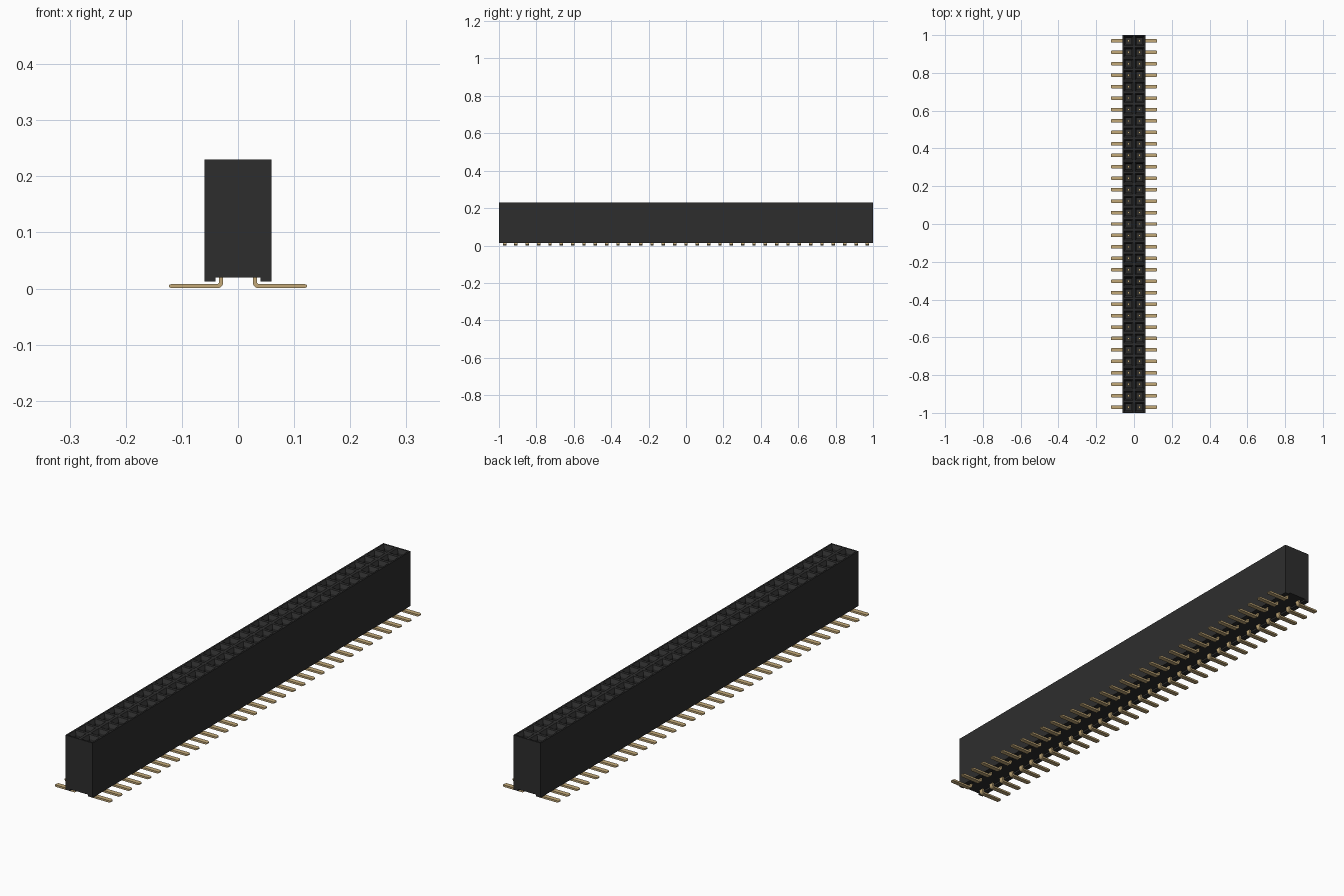
import bpy, bmesh, math

cube = bpy.data.objects.get("Cube")
if cube:
    bpy.data.objects.remove(cube, do_unlink=True)

ROWS, PITCH = 33, 2.0 / 33
HALF_W, TOP = 0.06, 0.23
COL_X = 0.03


def material(name, rgb, rough):
    m = bpy.data.materials.new(name)
    m.diffuse_color = (*rgb, 1)
    m.use_nodes = True
    b = m.node_tree.nodes["Principled BSDF"]
    b.inputs["Base Color"].default_value = (*rgb, 1)
    b.inputs["Roughness"].default_value = rough
    return m


black = material("black plastic", (0.027, 0.027, 0.027), 0.6)
gold = material("gold contact", (0.55, 0.40, 0.19), 0.5)


def add_object(name, bm, mat):
    bmesh.ops.recalc_face_normals(bm, faces=bm.faces)
    me = bpy.data.meshes.new(name)
    bm.to_mesh(me)
    bm.free()
    me.materials.append(mat)
    ob = bpy.data.objects.new(name, me)
    bpy.context.collection.objects.link(ob)
    return ob


def extrude_profile(bm, points, y0, y1, closed_cap=True):
    """Sweep an x-z outline along y with both end caps."""
    a = [bm.verts.new((x, y0, z)) for x, z in points]
    b = [bm.verts.new((x, y1, z)) for x, z in points]
    n = len(points)
    sides = [bm.faces.new((a[i], a[(i + 1) % n], b[(i + 1) % n], b[i])) for i in range(n)]
    caps = [bm.faces.new(a), bm.faces.new(b[::-1])]
    return sides, caps


# Housing: block with a channel underneath and a grid of sockets on top
bm = bmesh.new()
outline = [(-HALF_W, TOP), (-HALF_W, 0.0125), (-0.04, 0.0125), (-0.04, 0.0195),
           (0.04, 0.0195), (0.04, 0.0125), (HALF_W, 0.0125), (HALF_W, TOP), (0, TOP)]
sides, caps = extrude_profile(bm, outline, -1, 1)
top_faces = [f for f in sides if all(abs(v.co.z - TOP) < 1e-6 for v in f.verts)]
long_edges = {e for f in top_faces for e in f.edges
              if abs(e.verts[0].co.y - e.verts[1].co.y) > 1}
bmesh.ops.subdivide_edges(bm, edges=list(long_edges), cuts=ROWS - 1, use_grid_fill=True)
bmesh.ops.recalc_face_normals(bm, faces=bm.faces)
cells = [f for f in bm.faces if f.normal.z > 0.9 and f.calc_center_median().z > TOP - 1e-4]

# Each socket: flat rim, tapered lead-in, then a straight shaft
for thickness, depth in ((0.0085, 0), (0.0115, -0.014), (0.0005, -0.07)):
    bmesh.ops.inset_individual(bm, faces=cells, thickness=thickness, depth=depth)
add_object("socket_housing", bm, black)

# Solder legs: vertical stem, rounded bend and flat foot with a chamfered tip
R_IN, R_OUT, THICK = 0.003, 0.0105, 0.0085
cx, cz = 0.0265 + R_OUT, 0.0005 + R_OUT
arc = [math.radians(180 + 90 * i / 5) for i in range(6)]
outer = [(cx + R_OUT * math.cos(t), cz + R_OUT * math.sin(t)) for t in arc]
inner = [(cx + R_IN * math.cos(t), cz + R_IN * math.sin(t)) for t in arc]
leg_outline = [(0.0265, 0.03)] + outer + [(0.118, 0.0005), (0.123, 0.0025),
              (0.123, 0.0065), (0.118, inner[-1][1])] + inner[::-1] + [(inner[0][0], 0.03)]

for name, side in (("left", 1), ("right", -1)):
    legs, contacts = bmesh.new(), bmesh.new()
    for i in range(ROWS):
        y = -1 + PITCH * (i + 0.5)
        extrude_profile(legs, [(side * x, z) for x, z in leg_outline], y - 0.0092, y + 0.0092)
        # Narrow the end of the foot
        for v in legs.verts:
            if abs(v.co.x) > 0.12 and abs(v.co.y - y) < 0.02:
                v.co.y = y + math.copysign(0.006, v.co.y - y)
        # Contact tip at the bottom of the socket
        x = side * COL_X
        extrude_profile(contacts, [(x - 0.005, 0.14), (x + 0.005, 0.14),
                                   (x + 0.005, 0.165), (x - 0.005, 0.165)], y - 0.006, y + 0.006)
    add_object(name + "_solder_legs", legs, gold)
    add_object(name + "_socket_contacts", contacts, gold)
